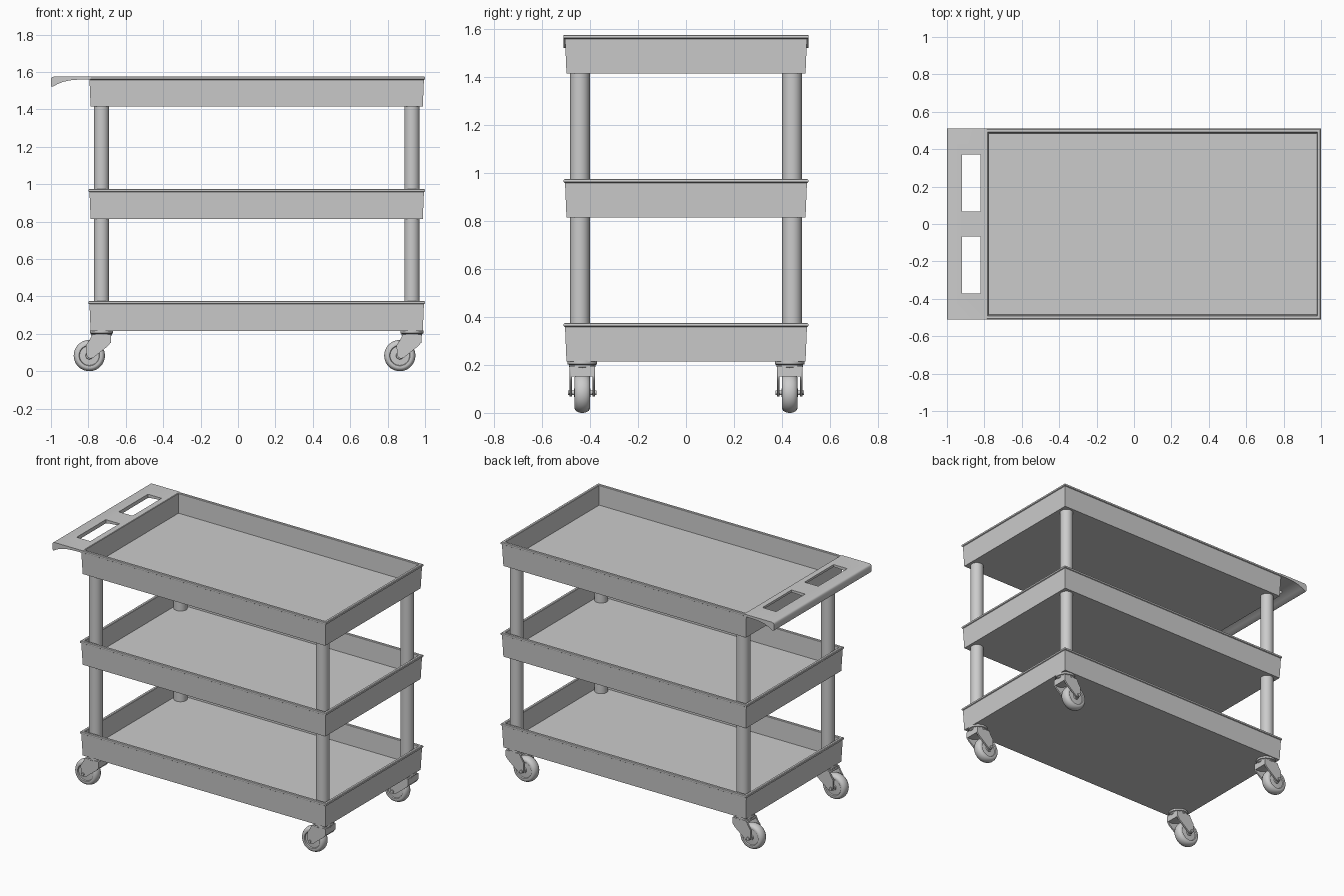
import bpy, bmesh, math

if "Cube" in bpy.data.objects:
    bpy.data.objects.remove(bpy.data.objects["Cube"])

PIVOT_X = (-0.73, 0.93)
POST_Y = 0.442
CASTER_Y = 0.432
TRAY_Z = (0.215, 0.815, 1.415)
TRAY_H = 0.16
FLOOR = 0.03


def loft(name, rings, smooth=None):
    """Skin matching rings of points and cap both ends."""
    bm = bmesh.new()
    loops = [[bm.verts.new(p) for p in ring] for ring in rings]
    n = len(loops[0])
    for a, b in zip(loops, loops[1:]):
        for i in range(n):
            j = (i + 1) % n
            bm.faces.new((a[i], a[j], b[j], b[i]))
    bm.faces.new(loops[0][::-1])
    bm.faces.new(loops[-1])
    bmesh.ops.recalc_face_normals(bm, faces=bm.faces)
    mesh = bpy.data.meshes.new(name)
    bm.to_mesh(mesh)
    bm.free()
    obj = bpy.data.objects.new(name, mesh)
    bpy.context.collection.objects.link(obj)
    if smooth:
        bpy.ops.object.select_all(action='DESELECT')
        obj.select_set(True)
        bpy.context.view_layer.objects.active = obj
        bpy.ops.object.shade_smooth_by_angle(angle=math.radians(smooth))
    return obj


def extrude(name, profile, y0, y1, smooth=None):
    """Push an x-z profile along y."""
    return loft(name, [[(x, y, z) for x, z in profile] for y in (y0, y1)], smooth)


def lathe(name, profile, centre, axis='Z', sides=32):
    """Turn a (radius, offset) profile about a z or y axis."""
    cx, cy, cz = centre
    rings = []
    for r, t in profile:
        ring = []
        for i in range(sides):
            a = 2 * math.pi * i / sides
            u, v = r * math.cos(a), r * math.sin(a)
            ring.append((cx + u, cy + v, cz + t) if axis == 'Z'
                        else (cx + u, cy + t, cz + v))
        rings.append(ring)
    return loft(name, rings, 40)


def tray(name, z):
    # (inset, height): drafted wall, rolled lip, inner wall, floor
    section = [(0.012, 0), (0.006, 0.143), (0.001, 0.146), (0, 0.151), (0.001, 0.157),
               (0.005, TRAY_H), (0.018, TRAY_H), (0.021, 0.157), (0.025, FLOOR)]
    rings = []
    for d, h in section:
        x0, x1, y = -0.80 + d, 1.0 - d, 0.51 - d
        rings.append([(x0, -y, z + h), (x1, -y, z + h), (x1, y, z + h), (x0, y, z + h)])
    loft(name, rings)


# Three trays
for label, z in zip(("bottom", "middle", "top"), TRAY_Z):
    tray(label + "_tray", z)

# Posts between trays
for lower, upper in zip(TRAY_Z, TRAY_Z[1:]):
    for x in PIVOT_X:
        for y in (-POST_Y, POST_Y):
            lathe("post", [(0.041, lower + FLOOR - 0.005), (0.041, upper + 0.005)], (x, y, 0))

# Push handle with downturned grip edge
handle = extrude("push_handle", [
    (-0.785, 1.575), (-0.985, 1.575), (-0.995, 1.572), (-1.0, 1.565), (-1.0, 1.526),
    (-0.997, 1.521), (-0.99, 1.521), (-0.965, 1.535), (-0.935, 1.547), (-0.90, 1.555),
    (-0.85, 1.559), (-0.785, 1.561)], -0.51, 0.51, 40)

# Hand slots
for s in (-1, 1):
    cutter = extrude("slot_cutter", [(-0.92, 1.48), (-0.82, 1.48), (-0.82, 1.62), (-0.92, 1.62)],
                     s * 0.22 - 0.152, s * 0.22 + 0.152)
    cutter.hide_render = True
    cutter.hide_set(True)
    cutter.display_type = 'WIRE'
    cut = handle.modifiers.new("hand_slot", 'BOOLEAN')
    cut.operation = 'DIFFERENCE'
    cut.solver = 'EXACT'
    cut.object = cutter

# Swivel casters
LEG = [(-0.05, 0.195), (0.05, 0.195), (0.05, 0.155), (0.035, 0.135), (-0.04, 0.075),
       (-0.055, 0.068), (-0.07, 0.07), (-0.08, 0.085), (-0.082, 0.14), (-0.065, 0.165)]
CROWN = [(-0.05, 0.195), (0.05, 0.195), (0.05, 0.152), (0.01, 0.152), (-0.02, 0.165), (-0.05, 0.177)]
half = [(0.018, -0.034), (0.02, -0.026), (0.052, -0.024), (0.055, -0.031), (0.066, -0.032),
        (0.075, -0.027), (0.081, -0.016), (0.0835, -0.005)]
WHEEL = half + [(r, -t) for r, t in reversed(half)]

for px in PIVOT_X:
    for py in (-CASTER_Y, CASTER_Y):
        def shift(profile):
            return [(px + x, z) for x, z in profile]
        lathe("caster_swivel", [(0.05, 0.188), (0.055, 0.192), (0.055, 0.2), (0.062, 0.203),
                                (0.062, 0.218)], (px, py, 0))
        extrude("caster_crown", shift(CROWN), py - 0.048, py + 0.048)
        for s in (-1, 1):
            extrude("caster_fork_leg", shift(LEG), py + s * 0.042, py + s * 0.053, 40)
        hub = (px - 0.065, py, 0.0835)
        lathe("caster_wheel", WHEEL, hub, 'Y', 40)
        lathe("caster_axle", [(0.01, -0.06), (0.01, 0.06)], hub, 'Y', 16)
